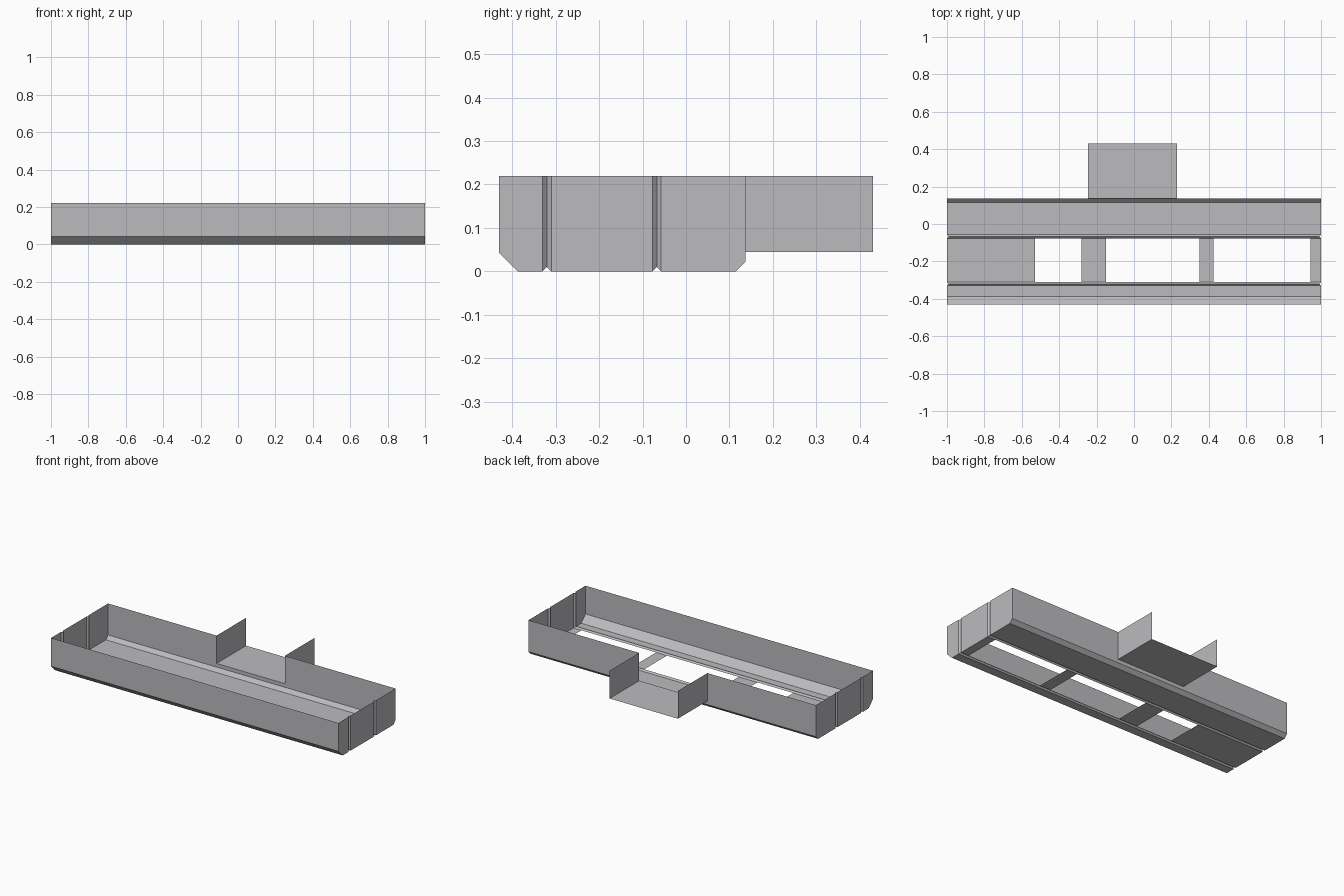
import bpy

if "Cube" in bpy.data.objects:
    bpy.data.objects.remove(bpy.data.objects["Cube"])

grey = bpy.data.materials.new("light grey")
grey.diffuse_color = (0.5, 0.5, 0.52, 1)
grey.use_nodes = True
grey.node_tree.nodes["Principled BSDF"].inputs["Base Color"].default_value = grey.diffuse_color

TOP = 0.22
# Cross-section stations: y, underside height, inset of the end wall
SECTION = [(-0.43, 0.042, 0), (-0.387, 0, 0),
           (-0.33, 0, 0), (-0.32, 0.01, 0.01), (-0.31, 0, 0),
           (-0.077, 0, 0), (-0.067, 0.01, 0.01), (-0.057, 0, 0),
           (0.115, 0, 0), (0.137, 0.022, 0)]
MIDDLE = 4                      # strip between the two creases, cut by openings
SLABS = [(-1, -0.53), (-0.28, -0.15), (0.35, 0.425), (0.945, 1)]
NOTCH = (-0.245, 0.23)          # opening in the back wall
STEP = 0.045                    # height of the back shelf


def sheet(name, quads):
    """One thin-sheet object from four-cornered panels."""
    verts = [p for q in quads for p in q]
    faces = [tuple(range(4 * i, 4 * i + 4)) for i in range(len(quads))]
    mesh = bpy.data.meshes.new(name)
    mesh.from_pydata(verts, [], faces)
    mesh.materials.append(grey)
    ob = bpy.data.objects.new(name, mesh)
    bpy.context.collection.objects.link(ob)
    return ob


def wall_y(y, x0, x1, z0, z1):
    return [(x0, y, z0), (x1, y, z0), (x1, y, z1), (x0, y, z1)]


def wall_x(x, y0, y1, z0, z1):
    return [(x, y0, z0), (x, y1, z0), (x, y1, z1), (x, y0, z1)]


# Floor with chamfers and creases, and the open middle strip
floor, slabs = [], []
for i, ((y0, z0, d0), (y1, z1, d1)) in enumerate(zip(SECTION, SECTION[1:])):
    if i == MIDDLE:
        slabs = [[(a, y0, z0), (a, y1, z1), (b, y1, z1), (b, y0, z0)]
                 for a, b in SLABS]
    else:
        floor.append([(-1 + d0, y0, z0), (-1 + d1, y1, z1),
                      (1 - d1, y1, z1), (1 - d0, y0, z0)])
sheet("floor", floor)
sheet("floor_crossbars", slabs)

# Creased end walls
for name, s in (("right_end_wall", 1), ("left_end_wall", -1)):
    quads = []
    for (y0, z0, d0), (y1, z1, d1) in zip(SECTION, SECTION[1:]):
        q = [(s * (1 - d0), y0, z0), (s * (1 - d1), y1, z1),
             (s * (1 - d1), y1, TOP), (s * (1 - d0), y0, TOP)]
        quads.append(q if s > 0 else q[::-1])
    sheet(name, quads)

# Front wall, and back wall with its notch
sheet("front_wall", [wall_y(-0.43, -1, 1, 0.042, TOP)])
back = [wall_y(0.137, -1, NOTCH[0], 0.022, TOP),
        wall_y(0.137, *NOTCH, 0.022, STEP),
        wall_y(0.137, NOTCH[1], 1, 0.022, TOP)]
sheet("back_wall", [q[::-1] for q in back])

# Shelf projecting from the notch
a, b = NOTCH
sheet("back_shelf", [[(a, 0.137, STEP), (a, 0.43, STEP),
                      (b, 0.43, STEP), (b, 0.137, STEP)]])
sheet("shelf_right_wall", [wall_x(b, 0.137, 0.43, STEP, TOP)])
sheet("shelf_left_wall", [wall_x(a, 0.137, 0.43, STEP, TOP)[::-1]])
